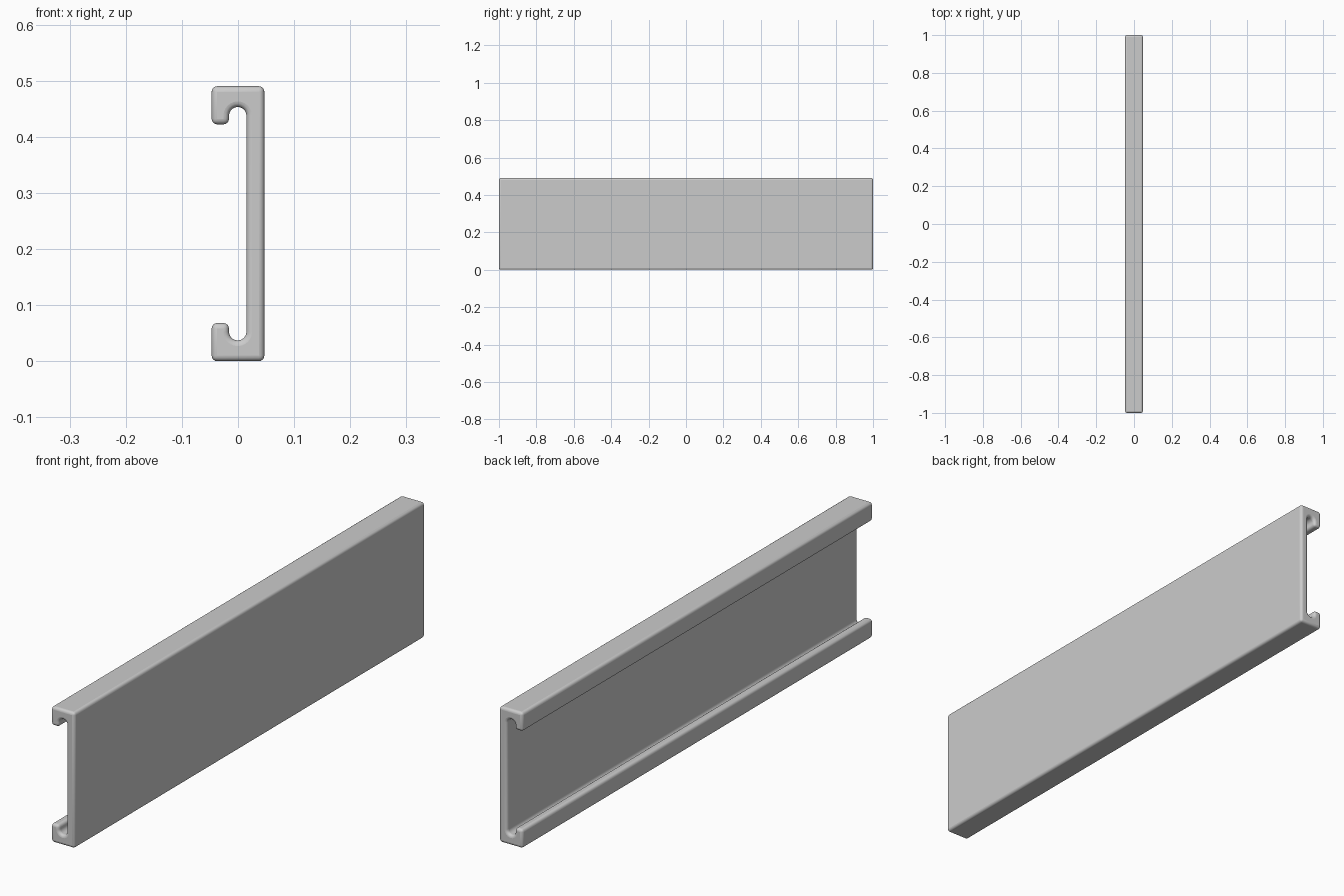
import bpy, bmesh, math

cube = bpy.data.objects.get("Cube")
if cube:
    bpy.data.objects.remove(cube, do_unlink=True)

HALF_W, HEIGHT, HALF_L = 0.047, 0.49, 1.0
LIP_IN, WEB_IN = -0.016, 0.015      # groove sides
LIP_TOP, GROOVE_FLOOR = 0.068, 0.037
ARC_STEPS = 12

# Plain grey material
grey = bpy.data.materials.new("plain_grey")
grey.use_nodes = True
colour = (0.6, 0.6, 0.6, 1)
grey.diffuse_color = colour
grey.node_tree.nodes["Principled BSDF"].inputs["Base Color"].default_value = colour

# Lower half of the C section: outer corner, hooked lip, round groove
radius = (WEB_IN - LIP_IN) / 2
mid = (WEB_IN + LIP_IN) / 2
lower = [(HALF_W, 0), (-HALF_W, 0), (-HALF_W, LIP_TOP), (LIP_IN, LIP_TOP)]
for i in range(ARC_STEPS + 1):
    a = math.pi + math.pi * i / ARC_STEPS
    lower.append((mid + radius * math.cos(a), GROOVE_FLOOR + radius + radius * math.sin(a)))

# Mirror for the upper half, then extrude along the length
section = lower + [(x, HEIGHT - z) for x, z in reversed(lower)]
bm = bmesh.new()
face = bm.faces.new([bm.verts.new((x, -HALF_L, z)) for x, z in section])
extruded = bmesh.ops.extrude_face_region(bm, geom=[face])["geom"]
bmesh.ops.translate(bm, vec=(0, 2 * HALF_L, 0),
                    verts=[v for v in extruded if isinstance(v, bmesh.types.BMVert)])
bmesh.ops.recalc_face_normals(bm, faces=bm.faces)
mesh = bpy.data.meshes.new("channel_rail")
bm.to_mesh(mesh)
bm.free()
mesh.materials.append(grey)
rail = bpy.data.objects.new("channel_rail", mesh)
bpy.context.collection.objects.link(rail)

# Rounded edges on the outer corners, lips and both ends
bevel = rail.modifiers.new("rounded_edges", 'BEVEL')
bevel.width = 0.01
bevel.segments = 4
bevel.limit_method = 'ANGLE'
bevel.angle_limit = math.radians(40)
bevel.use_clamp_overlap = False

bpy.context.view_layer.objects.active = rail
rail.select_set(True)
bpy.ops.object.shade_smooth_by_angle(angle=math.radians(40))
